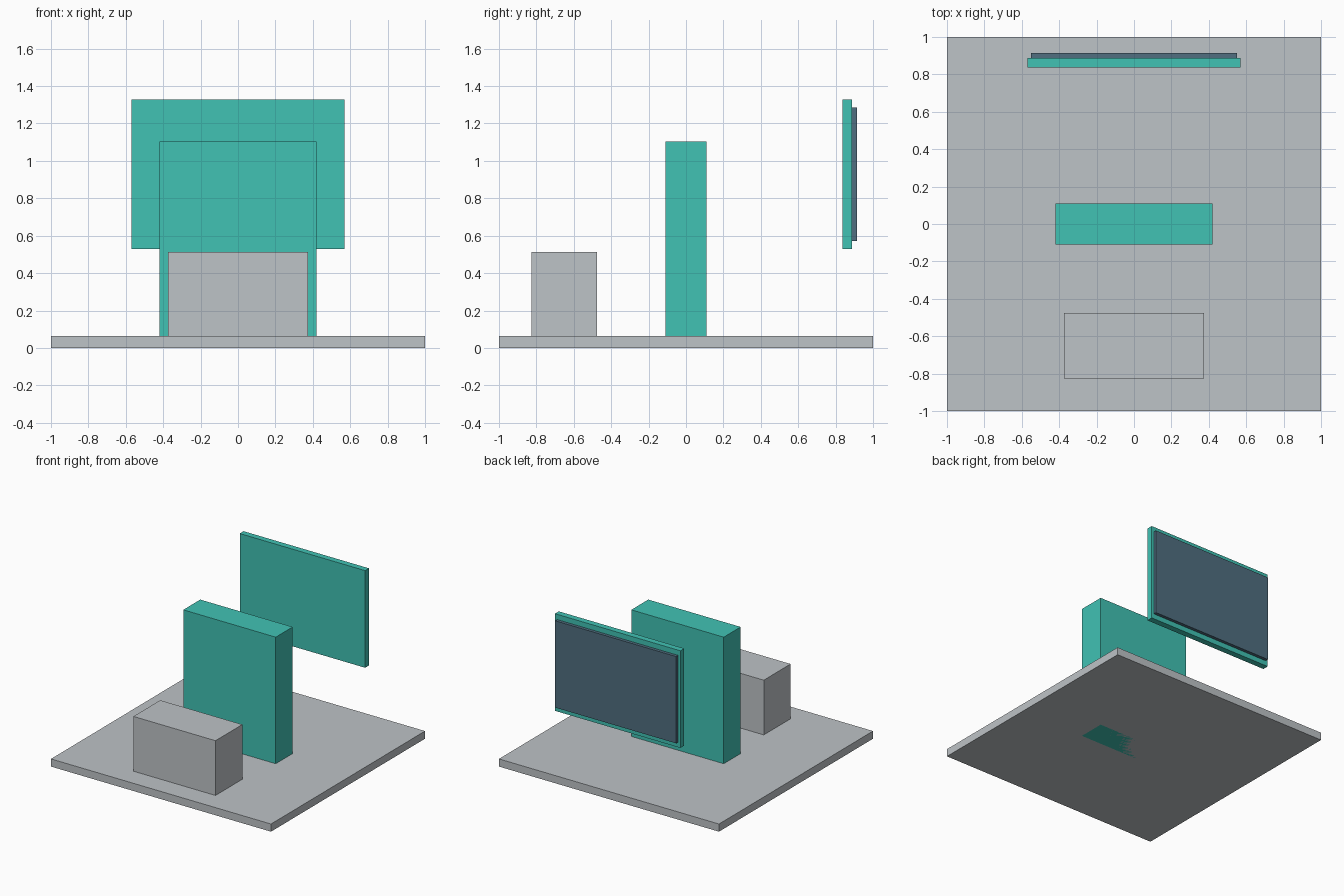
import bpy

if "Cube" in bpy.data.objects:
    bpy.data.objects.remove(bpy.data.objects["Cube"])


def material(name, rgb):
    """Flat colour given as sRGB 0-255, stored as linear."""
    lin = [(c / 255 / 12.92) if c < 11 else ((c / 255 + 0.055) / 1.055) ** 2.4 for c in rgb]
    m = bpy.data.materials.new(name)
    m.diffuse_color = (*lin, 1.0)
    m.use_nodes = True
    m.node_tree.nodes["Principled BSDF"].inputs["Base Color"].default_value = m.diffuse_color
    return m


def box(name, x, y, z, mat):
    """Box from (min, max) ranges on each axis."""
    bpy.ops.mesh.primitive_cube_add(size=1, location=[(a + b) / 2 for a, b in (x, y, z)])
    ob = bpy.context.object
    ob.name = name
    ob.scale = [b - a for a, b in (x, y, z)]
    bpy.ops.object.transform_apply(location=False, rotation=False, scale=True)
    ob.data.materials.append(mat)
    return ob


grey = material("light grey", (190, 195, 199))
teal = material("teal", (65, 194, 180))
slate = material("slate blue", (80, 110, 128))

# Floor slab
box("floor_slab", (-1, 1), (-1, 1), (0, 0.063), grey)
# Low block at the front, standing in the slab
box("front_block", (-0.373, 0.373), (-0.825, -0.477), (0, 0.513), grey)
# Tall block in the middle, running through the slab
box("tall_block", (-0.42, 0.42), (-0.11, 0.11), (0, 1.103), teal)
# Floating panel and the screen on its rear face
box("panel", (-0.57, 0.57), (0.837, 0.887), (0.53, 1.328), teal)
box("screen", (-0.55, 0.55), (0.882, 0.913), (0.572, 1.285), slate)
